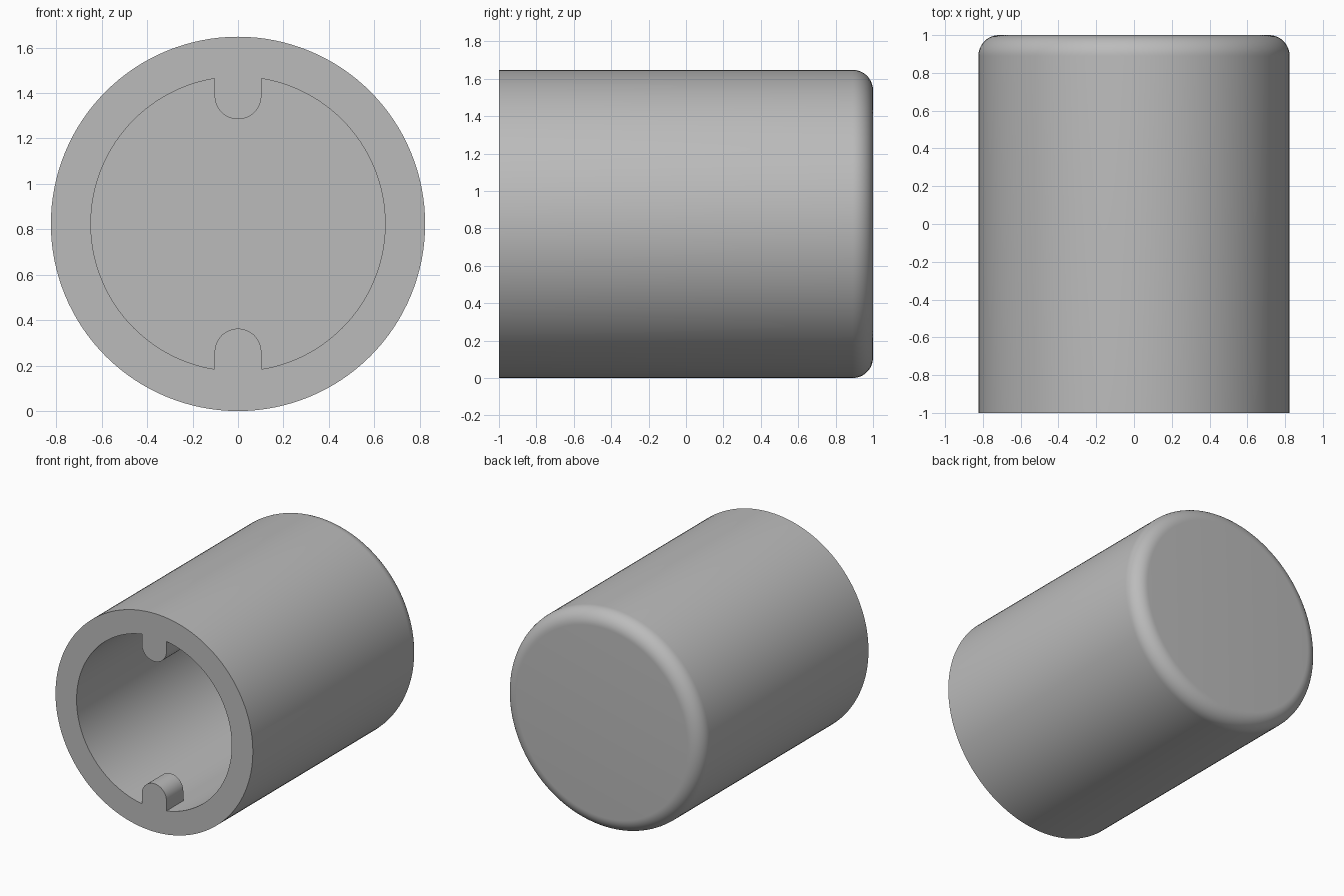
import bpy, bmesh, math
from mathutils import Matrix, Vector

if "Cube" in bpy.data.objects:
    bpy.data.objects.remove(bpy.data.objects["Cube"])

R_OUT, R_IN = 0.824, 0.648      # outer and bore radius
FLOOR, FILLET = 0.824, 0.11     # inner floor position, rounded end
KEY_R, KEY_Z, KEY_LEN = 0.103, 0.564, 0.2
SEGMENTS = 128

grey = bpy.data.materials.new("plain grey")
grey.use_nodes = True
colour = (0.5, 0.5, 0.5, 1)
grey.diffuse_color = colour
grey.node_tree.nodes["Principled BSDF"].inputs["Base Color"].default_value = colour


def make_object(name, bm):
    bmesh.ops.recalc_face_normals(bm, faces=bm.faces)
    mesh = bpy.data.meshes.new(name)
    bm.to_mesh(mesh)
    bm.free()
    mesh.materials.append(grey)
    obj = bpy.data.objects.new(name, mesh)
    bpy.context.collection.objects.link(obj)
    obj.location.z = R_OUT
    return obj


# Closed-end sleeve: radius/depth profile turned around the y axis
profile = [(0, 1)]
for i in range(13):
    a = math.pi / 2 * (1 - i / 12)
    profile.append((R_OUT - FILLET + FILLET * math.cos(a),
                    1 - FILLET + FILLET * math.sin(a)))
profile += [(R_OUT, -1), (R_IN, -1), (R_IN, FLOOR), (0, FLOOR)]
bm = bmesh.new()
verts = [bm.verts.new((r, y, 0)) for r, y in profile]
edges = [bm.edges.new(pair) for pair in zip(verts, verts[1:])]
bmesh.ops.spin(bm, geom=verts + edges, cent=(0, 0, 0), axis=(0, 1, 0),
               angle=2 * math.pi, steps=SEGMENTS, use_merge=True)
bmesh.ops.remove_doubles(bm, verts=bm.verts, dist=1e-5)
sleeve = make_object("sleeve", bm)


# Round-nosed key inside the mouth, rooted in the wall
def make_key(name, turn):
    bm = bmesh.new()
    root = (R_IN + R_OUT) / 2
    outline = [(KEY_R, root), (-KEY_R, root)]
    for i in range(25):
        a = math.pi * (1 + i / 24)
        outline.append((KEY_R * math.cos(a), KEY_Z + KEY_R * math.sin(a)))
    face = bm.faces.new([bm.verts.new((x, -1, z)) for x, z in outline])
    out = bmesh.ops.extrude_face_region(bm, geom=[face], use_keep_orig=True)
    moved = [v for v in out["geom"] if isinstance(v, bmesh.types.BMVert)]
    bmesh.ops.translate(bm, verts=moved, vec=Vector((0, KEY_LEN, 0)))
    bmesh.ops.transform(bm, matrix=Matrix.Rotation(turn, 4, 'Y'), verts=bm.verts)
    return make_object(name, bm)


keys = [make_key("upper_key", 0), make_key("lower_key", math.pi)]

# Fuse the keys into the sleeve
bpy.context.view_layer.objects.active = sleeve
for key in keys:
    mod = sleeve.modifiers.new("join " + key.name, 'BOOLEAN')
    mod.operation, mod.solver, mod.object = 'UNION', 'EXACT', key
    bpy.ops.object.modifier_apply(modifier=mod.name)
    bpy.data.objects.remove(key)

bpy.ops.object.select_all(action='DESELECT')
sleeve.select_set(True)
bpy.ops.object.shade_smooth_by_angle(angle=math.radians(30))
